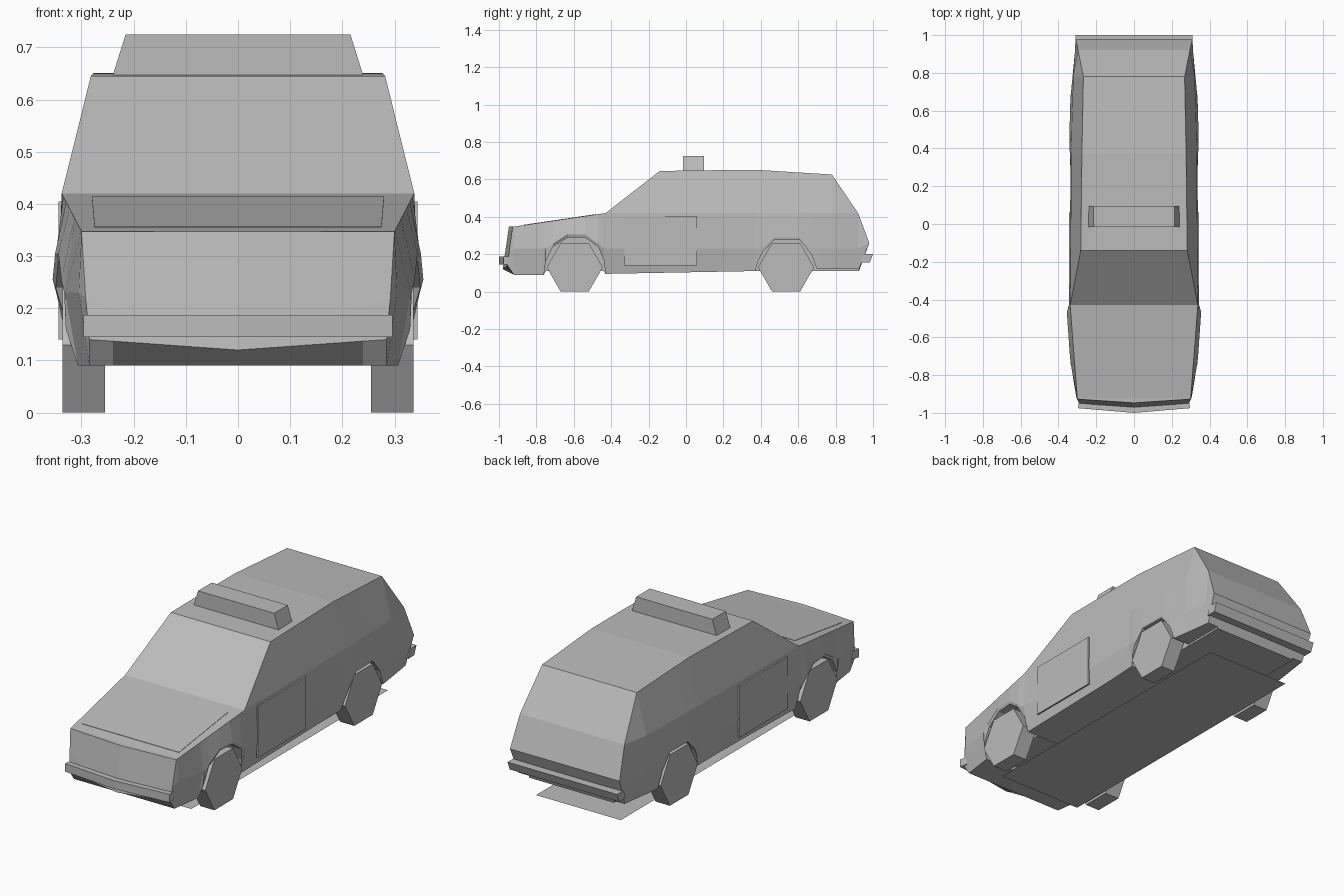
import bpy, bmesh
from mathutils import Vector

cube = bpy.data.objects.get("Cube")
if cube:
    bpy.data.objects.remove(cube, do_unlink=True)

grey = bpy.data.materials.new("plain grey")
grey.use_nodes = True
grey.diffuse_color = (0.5, 0.5, 0.5, 1)
grey.node_tree.nodes["Principled BSDF"].inputs["Base Color"].default_value = (0.5, 0.5, 0.5, 1)


def make(name, bm, mirror=False):
    bmesh.ops.remove_doubles(bm, verts=bm.verts, dist=0.0005)
    bmesh.ops.recalc_face_normals(bm, faces=bm.faces)
    mesh = bpy.data.meshes.new(name)
    bm.to_mesh(mesh)
    bm.free()
    mesh.materials.append(grey)
    ob = bpy.data.objects.new(name, mesh)
    bpy.context.collection.objects.link(ob)
    if mirror:
        ob.modifiers.new("mirror", 'MIRROR').use_clip = True
    return ob


def prism(name, base, offset, taper=1.0, mirror=False):
    """Closed solid swept from a base polygon, with the far end scaled in x."""
    bm = bmesh.new()
    low = [bm.verts.new(p) for p in base]
    high = [bm.verts.new((Vector(p) + Vector(offset)) * Vector((taper, 1, 1)))
            for p in base]
    n = len(base)
    bm.faces.new(low)
    bm.faces.new(high)
    for i in range(n):
        j = (i + 1) % n
        bm.faces.new((low[i], low[j], high[j], high[i]))
    return make(name, bm, mirror)


def along(profile, y):
    """Read a piecewise straight profile of (y, value) at y."""
    for (a, u), (b, v) in zip(profile, profile[1:]):
        if y <= b:
            return u + (v - u) * max(0, (y - a) / (b - a))
    return profile[-1][1]


# Body outlines along its length
lower_z = [(-0.92, .09), (-.76, .09), (-.75, .16), (-.71, .24), (-.63, .29), (-.54, .29),
           (-.47, .24), (-.44, .17), (-.43, .095), (.37, .11), (.385, .16), (.41, .21),
           (.47, .275), (.61, .275), (.67, .2), (.70, .12), (.92, .12)]
top_z = [(-.925, .347), (-.43, .42), (-.14, .645), (.36, .652), (.78, .626), (.92, .42), (.98, .26)]
top_x = [(-.925, .30), (-.43, .338), (-.14, .282), (.36, .276), (.78, .268), (.92, .296), (.98, .31)]
waist_x = [(-.925, .30), (-.43, .338), (.4, .332), (.78, .322), (.92, .296)]
side_x = [(-.92, .305), (-.72, .338), (-.46, .356), (-.42, .341), (.36, .336),
          (.4, .343), (.65, .338), (.92, .312)]
sill_x = [(-.92, .285), (-.765, .295), (-.75, .33), (-.46, .350), (-.43, .318),
          (.36, .318), (.4, .341), (.67, .335), (.92, .30)]


def ring(y):
    zt, zl = along(top_z, y), along(lower_z, y)
    zw = min(zt, .42)
    zm = max(.23, zl + .015)
    return [(0, y, zt), (along(top_x, y), y, zt), (along(waist_x, y), y, zw),
            (along(side_x, y), y, zm), (along(sill_x, y), y, zl),
            (.24, y, zl), (.24, y, min(zl, .11)), (0, y, min(zl, .11))]


nose = [(0, -.947, .347), (.30, -.927, .347), (.30, -.927, .347), (.292, -.945, .22),
        (.285, -.955, .14), (.24, -.959, .137), (.24, -.959, .137), (0, -.98, .12)]
tail = [(0, .98, .26), (.31, .98, .26), (.31, .98, .26), (.31, .98, .26),
        (.30, .925, .12), (.24, .925, .12), (.24, .925, .11), (0, .925, .11)]
stations = sorted({y for y, _ in lower_z} | {-.14, .2, .78})
rings = [nose] + [ring(y) for y in stations] + [tail]

bm = bmesh.new()
grid = [[bm.verts.new(p) for p in r] for r in rings]
for a, b in zip(grid, grid[1:]):
    for i in range(len(a) - 1):
        bm.faces.new((a[i], a[i + 1], b[i + 1], b[i]))
n = grid[0]
bm.faces.new((n[0], n[1], n[3], n[7]))
bm.faces.new((n[3], n[4], n[5], n[7]))
t = grid[-1]
bm.faces.new((t[0], t[1], t[4], t[5], t[6], t[7]))
bmesh.ops.dissolve_degenerate(bm, edges=bm.edges, dist=0.0005)
make("body", bm, mirror=True)

# Hexagonal wheels
for name, y in (("front_wheels", -.595), ("rear_wheels", .535)):
    hexagon = [(.255, y + dy, .13 + dz) for dy, dz in
               ((.15, 0), (.075, .13), (-.075, .13), (-.15, 0), (-.075, -.13), (.075, -.13))]
    prism(name, hexagon, (.081, 0, 0), mirror=True)

# Roof light bar
prism("roof_light", [(-.242, -.015, .64), (.242, -.015, .64), (.242, .095, .64), (-.242, .095, .64)],
      (0, 0, .085), taper=.89)

# Bumpers
prism("front_bumper", [(-.296, -.975, .145), (0, -1, .145), (.296, -.975, .145),
                       (.29, -.93, .145), (-.29, -.93, .145)], (0, 0, .042))
prism("rear_bumper", [(-.31, .93, .155), (.31, .93, .155), (.31, .982, .155), (-.31, .982, .155)],
      (0, .018, .045))

# Door and bonnet panels
prism("door_panels", [(.336, -.33, .14), (.336, .06, .14), (.336, .06, .405), (.336, -.33, .405)],
      (.008, 0, 0), mirror=True)
prism("bonnet_panel", [(-.275, -.87, .354), (.275, -.87, .354), (.28, -.48, .4115), (-.28, -.48, .4115)],
      (0, 0, .003))

# Flat ground plate under the car
bm = bmesh.new()
bm.faces.new([bm.verts.new(p) for p in
              ((-.24, -.72, 0), (-.24, .87, 0), (.24, .87, 0), (.24, -.72, 0))])
make("ground_plate", bm)
